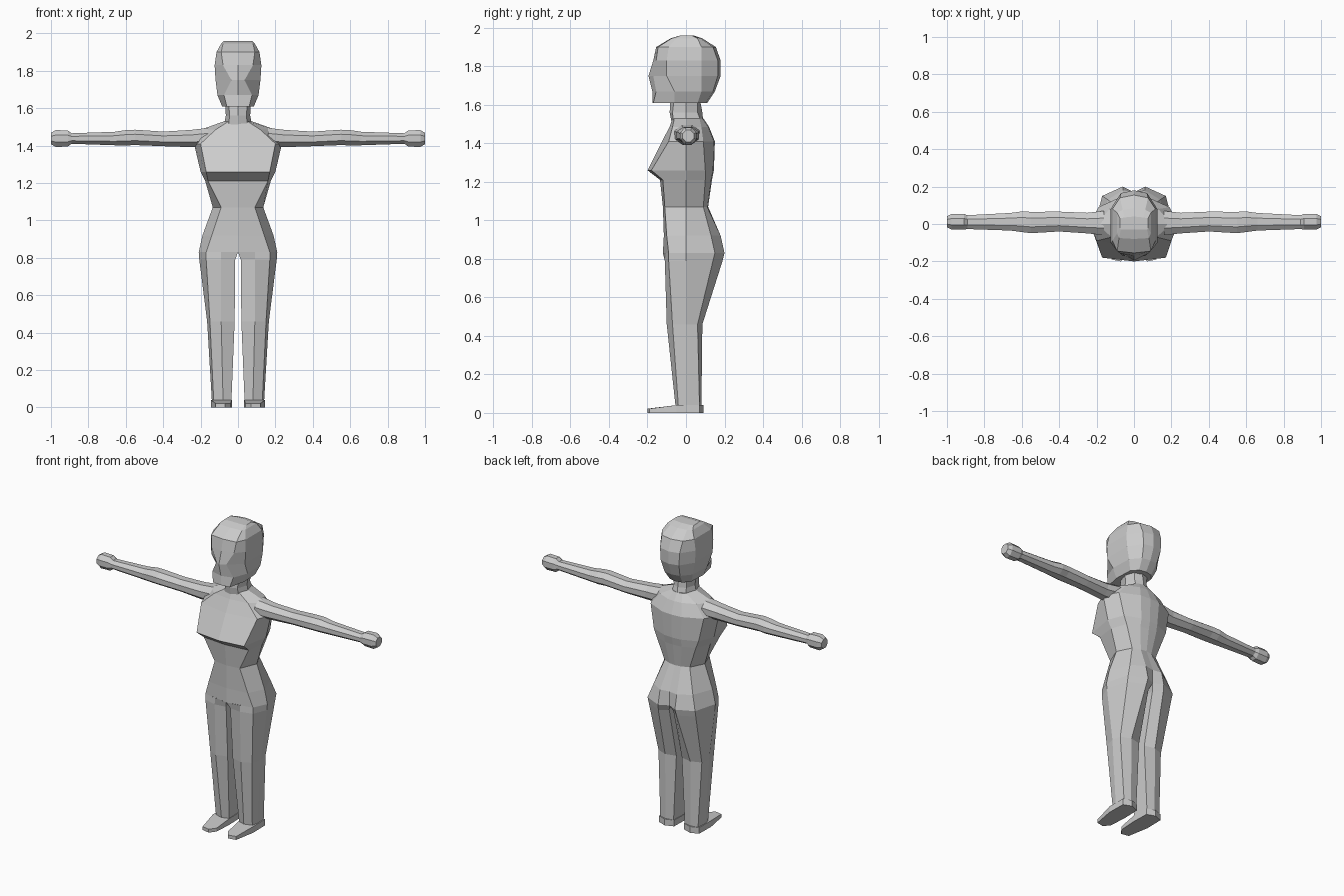
import bpy, bmesh, math

skin = bpy.data.materials.new("plain grey")
skin.diffuse_color = (0.6, 0.6, 0.6, 1)


def loft(name, rings, cap_start=False, cap_end=False, mirror=False):
    """Join closed rings of points into a flat-shaded skin."""
    bm = bmesh.new()
    rows = [[bm.verts.new(p) for p in ring] for ring in rings]
    n = len(rows[0])
    for a, b in zip(rows, rows[1:]):
        for i in range(n):
            j = (i + 1) % n
            bm.faces.new((a[i], a[j], b[j], b[i]))
    if cap_start:
        bm.faces.new(rows[0][::-1])
    if cap_end:
        bm.faces.new(rows[-1])
    if mirror:
        geom = bmesh.ops.duplicate(bm, geom=bm.verts[:] + bm.edges[:] + bm.faces[:])["geom"]
        for v in geom:
            if isinstance(v, bmesh.types.BMVert):
                v.co.x *= -1
    bmesh.ops.recalc_face_normals(bm, faces=bm.faces[:])
    mesh = bpy.data.meshes.new(name)
    bm.to_mesh(mesh)
    bm.free()
    mesh.materials.append(skin)
    obj = bpy.data.objects.new(name, mesh)
    bpy.context.collection.objects.link(obj)
    return obj


def body_ring(z, front, *rest):
    """Symmetric ring: centre front y, side points, centre back y."""
    *side, back = rest
    pts = [(0, front)] + list(side) + [(0, back)]
    pts += [(-x, y) for x, y in reversed(side)]
    return [(x, y, z) for x, y in pts]


# Torso: neck base, shoulders, chest, waist, hips
loft("torso", [
    body_ring(1.53, -.07, (.05, -.06), (.075, 0), (.05, .07), (.03, .085), .09),
    body_ring(1.485, -.085, (.12, -.07), (.2, 0), (.13, .08), (.05, .115), .12),
    body_ring(1.41, -.125, (.2, -.09), (.235, 0), (.19, .09), (.07, .145), .15),
    body_ring(1.26, -.2, (.17, -.18), (.2, 0), (.16, .1), (.06, .14), .145),
    body_ring(1.21, -.135, (.16, -.12), (.175, 0), (.14, .1), (.06, .13), .135),
    body_ring(1.07, -.12, (.09, -.11), (.135, 0), (.09, .09), (.04, .11), .115),
    body_ring(.92, -.115, (.14, -.1), (.19, 0), (.14, .13), (.06, .18), .17),
    body_ring(.83, -.12, (.17, -.09), (.21, 0), (.17, .15), (.06, .2), .17),
], cap_start=True)

# Legs, mirrored
leg = [
    (.83, [(0, -.12), (.09, -.105), (.17, -.09), (.21, 0), (.17, .15), (.06, .2), (0, .17)]),
    (.79, [(.015, -.10), (.09, -.11), (.17, -.09), (.207, 0), (.168, .14), (.065, .19), (.015, .15)]),
    (.46, [(.018, -.08), (.09, -.1), (.15, -.07), (.165, 0), (.155, .06), (.09, .085), (.02, .07)]),
    (.04, [(.035, -.04), (.08, -.055), (.13, -.04), (.14, 0), (.135, .07), (.09, .08), (.04, .07)]),
]
loft("legs", [[(x, y, z) for x, y in pts] for z, pts in leg], mirror=True)

# Feet: flat wedges with a raised heel
sole = [(.04, -.16), (.07, -.2), (.12, -.19), (.145, -.05), (.143, .07), (.09, .09), (.036, .07), (.033, -.04)]
loft("feet", [
    [(x, y, 0) for x, y in sole],
    [(x, y, .022 if y < -.1 else .04) for x, y in sole],
], True, True, mirror=True)

# Neck
loft("neck", [
    body_ring(1.51, -.075, (.05, -.065), (.075, 0), (.05, .08), .09),
    body_ring(1.56, -.085, (.045, -.07), (.065, 0), (.045, .06), .085),
    body_ring(1.64, -.08, (.05, -.06), (.07, 0), (.05, .06), .07),
])

# Head: jaw, mouth, nose, brow, forehead, crown
loft("head", [
    body_ring(1.61, -.175, (.06, -.17), (.085, -.06), (.08, .06), (.045, .1), .11),
    body_ring(1.67, -.175, (.075, -.155), (.11, -.06), (.105, .08), (.055, .14), .15),
    body_ring(1.75, -.195, (.035, -.17), (.12, -.1), (.12, .08), (.065, .165), .18),
    body_ring(1.83, -.17, (.08, -.155), (.125, -.1), (.125, .08), (.07, .165), .18),
    body_ring(1.9, -.155, (.09, -.145), (.115, -.09), (.115, .08), (.075, .14), .155),
    body_ring(1.945, -.08, (.08, -.075), (.09, -.05), (.09, .06), (.06, .075), .085),
    body_ring(1.96, -.03, (.07, -.03), (.075, -.02), (.075, .03), (.05, .035), .04),
], True, True)

# Arms with blocky fists, mirrored: x, centre z, half height, centre y, half depth
arm = [
    (.16, 1.445, .05, .005, .065), (.25, 1.438, .046, .005, .055),
    (.4, 1.436, .039, .013, .053), (.55, 1.444, .041, .008, .057),
    (.6, 1.442, .041, .012, .055), (.66, 1.438, .036, .012, .047),
    (.89, 1.438, .028, .01, .037), (.91, 1.438, .043, .012, .042),
    (.975, 1.438, .045, .012, .042), (1.0, 1.438, .03, .012, .03),
]
angles = [math.pi / 8 + i * math.pi / 4 for i in range(8)]
k = 1 / math.cos(math.pi / 8)
loft("arms", [[(x, yc + ry * k * math.cos(a), zc + rz * k * math.sin(a)) for a in angles]
              for x, zc, rz, yc, ry in arm], cap_end=True, mirror=True)
